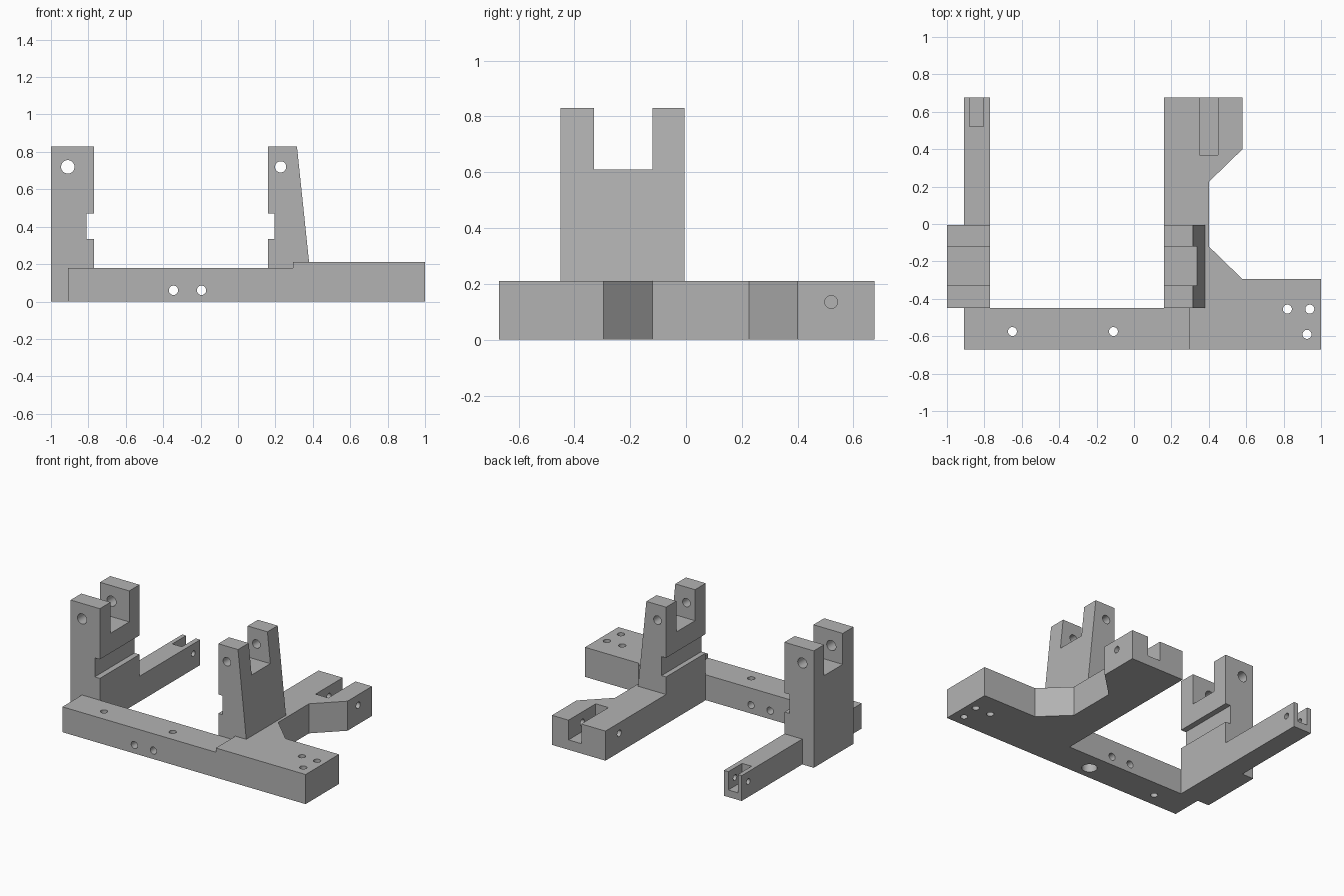
import bpy
import bmesh
from mathutils import Matrix, Vector

cube = bpy.data.objects.get("Cube")
if cube:
    bpy.data.objects.remove(cube, do_unlink=True)

grey = bpy.data.materials.new("plain grey")
grey.use_nodes = True
colour = (0.45, 0.45, 0.45, 1)
grey.diffuse_color = colour
grey.node_tree.nodes["Principled BSDF"].inputs["Base Color"].default_value = colour


def make_object(name, bm):
    bmesh.ops.recalc_face_normals(bm, faces=bm.faces)
    mesh = bpy.data.meshes.new(name)
    bm.to_mesh(mesh)
    bm.free()
    mesh.materials.append(grey)
    obj = bpy.data.objects.new(name, mesh)
    bpy.context.collection.objects.link(obj)
    return obj


def prism(name, outline, axis, start, end):
    """Extrude a flat outline along z (plan, xy) or y (elevation, xz)."""
    place = (lambda a, b: (a, b, start)) if axis == "z" else (lambda a, b: (a, start, b))
    bm = bmesh.new()
    face = bm.faces.new([bm.verts.new(place(a, b)) for a, b in outline])
    new = bmesh.ops.extrude_face_region(bm, geom=[face])["geom"]
    step = Vector((0, 0, end - start)) if axis == "z" else Vector((0, end - start, 0))
    bmesh.ops.translate(bm, vec=step, verts=[v for v in new if isinstance(v, bmesh.types.BMVert)])
    return make_object(name, bm)


def box(name, x, y, z):
    return prism(name, [(x[0], y[0]), (x[1], y[0]), (x[1], y[1]), (x[0], y[1])], "z", *z)


def drill(centre, axis, radius, length):
    bm = bmesh.new()
    turn = Vector((0, 0, 1)).rotation_difference(Vector(axis)).to_matrix().to_4x4()
    bmesh.ops.create_cone(bm, cap_ends=True, segments=32, radius1=radius, radius2=radius,
                          depth=length, matrix=Matrix.Translation(centre) @ turn)
    return make_object("drill", bm)


def combine(target, tool, operation):
    mod = target.modifiers.new("combine", "BOOLEAN")
    mod.operation, mod.solver, mod.object = operation, "EXACT", tool
    graph = bpy.context.evaluated_depsgraph_get()
    mesh = bpy.data.meshes.new_from_object(target.evaluated_get(graph))
    target.modifiers.clear()
    target.data = mesh
    bpy.data.objects.remove(tool, do_unlink=True)


X, Y, Z = (1, 0, 0), (0, 1, 0), (0, 0, 1)

# Thick plan: mounting pad, central beam and widened rear end
frame = prism("bracket_frame", [
    (0.295, -0.67), (1, -0.67), (1, -0.295), (0.58, -0.295), (0.4, -0.12), (0.4, 0.225),
    (0.58, 0.4), (0.58, 0.675), (0.16, 0.675), (0.16, -0.45), (0.295, -0.45)], "z", 0, 0.21)

# Thinner front bar with the narrow rear arm
bar = prism("front_bar", [
    (-0.91, -0.67), (0.35, -0.67), (0.35, -0.45), (-0.77, -0.45),
    (-0.77, 0.675), (-0.91, 0.675)], "z", 0, 0.18)
combine(frame, bar, "UNION")

# Upright posts: a straight one and a tapered one
post_y = (-0.445, -0.005)
straight = box("straight_post", (-1, -0.77), (-0.45, -0.005), (0, 0.83))
tapered = prism("tapered_post", [
    (0.16, 0.1), (0.38, 0.1), (0.38, 0.21), (0.315, 0.83), (0.16, 0.83)], "y", -0.45, -0.005)
for post in (straight, tapered):
    combine(frame, post, "UNION")

# Fork gaps, facing side grooves and open slots in the arm ends
cuts = [
    box("fork_gap", (-1.1, 0.5), (-0.33, -0.12), (0.61, 0.9)),
    box("groove", (-0.81, -0.7), (-0.5, 0.05), (0.335, 0.47)),
    box("groove", (0.1, 0.195), (-0.5, 0.05), (0.335, 0.47)),
    box("slot", (-0.88, -0.805), (0.52, 0.75), (0.05, 0.3)),
    box("slot", (0.35, 0.45), (0.37, 0.75), (0.07, 0.3)),
]

# Pin holes through the forks and the arm ends
cuts += [
    drill((-0.91, -0.22, 0.72), Y, 0.036, 0.6),
    drill((0.228, -0.22, 0.72), Y, 0.03, 0.6),
    drill((0.37, 0.52, 0.135), X, 0.023, 0.6),
    drill((-0.84, 0.6, 0.11), X, 0.02, 0.3),
]

# Screw holes through the bar and the pad
cuts += [drill((x, -0.56, 0.06), Y, 0.025, 0.4) for x in (-0.345, -0.195)]
for x, y in ((-0.65, -0.575), (-0.11, -0.575), (0.82, -0.455), (0.94, -0.455), (0.925, -0.59)):
    cuts.append(drill((x, y, 0.1), Z, 0.024, 0.5))

# Wider recess under the middle screw hole
cuts.append(drill((-0.11, -0.575, 0), Z, 0.05, 0.14))

for cut in cuts:
    combine(frame, cut, "DIFFERENCE")

# Smooth hole walls, crisp edges
bpy.ops.object.select_all(action="DESELECT")
bpy.context.view_layer.objects.active = frame
frame.select_set(True)
bpy.ops.object.shade_smooth_by_angle(angle=0.5)
